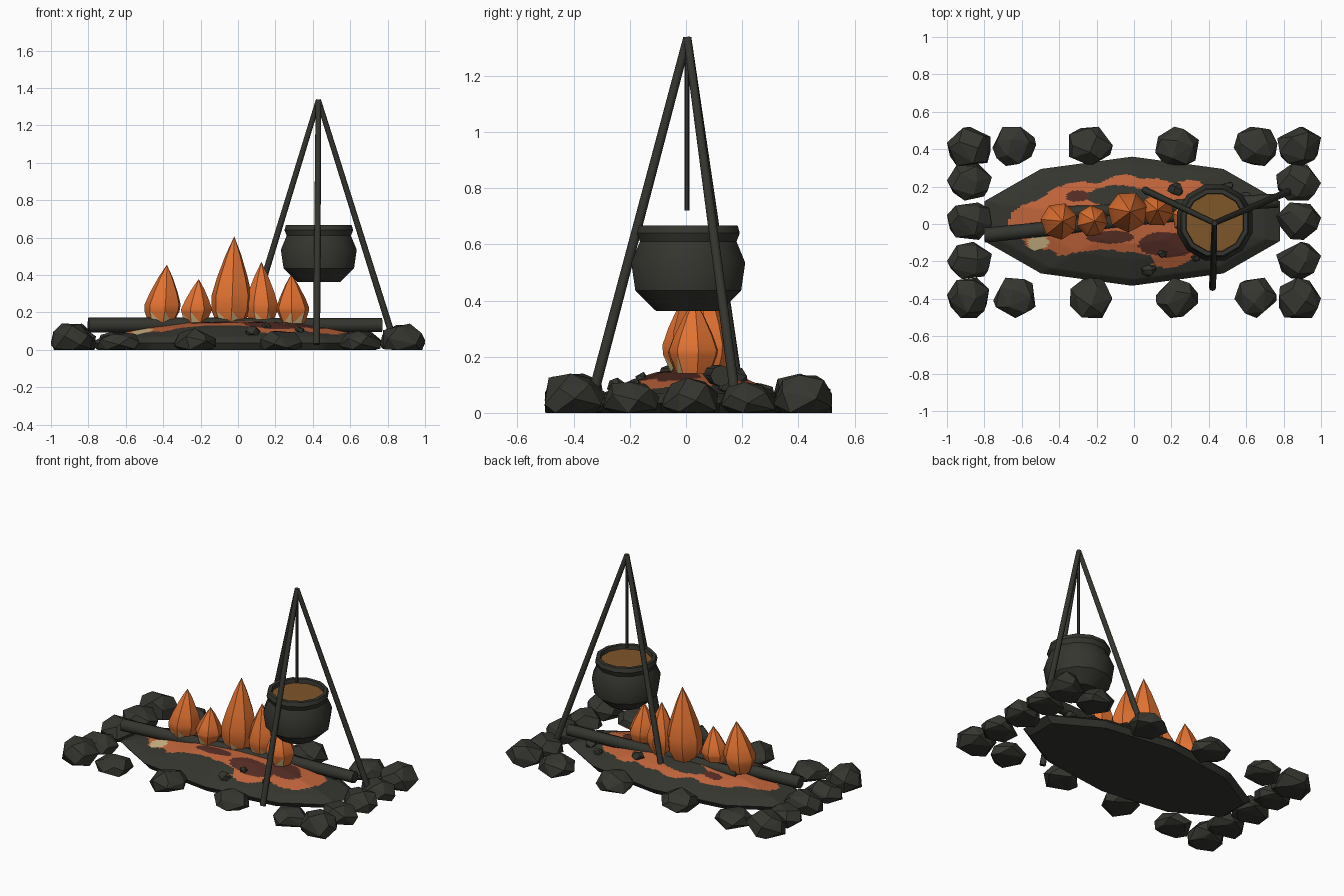
import bpy, bmesh, math, random
from mathutils import Vector

if "Cube" in bpy.data.objects:
    bpy.data.objects.remove(bpy.data.objects["Cube"])

random.seed(7)


def mat(name, r, g, b):
    m = bpy.data.materials.new(name)
    m.diffuse_color = (r, g, b, 1)
    m.use_nodes = True
    m.node_tree.nodes["Principled BSDF"].inputs["Base Color"].default_value = m.diffuse_color
    return m


CHAR = mat("charcoal", 0.036, 0.036, 0.029)
FLAME = mat("flame orange", 0.76, 0.17, 0.032)
EMBER = mat("ember orange", 0.52, 0.125, 0.042)
RED = mat("dull red", 0.09, 0.026, 0.018)
ASH = mat("pale ash", 0.60, 0.45, 0.22)
SOUP = mat("soup brown", 0.21, 0.092, 0.023)


def finish(name, bm, mats, smooth=None):
    bmesh.ops.recalc_face_normals(bm, faces=bm.faces)
    me = bpy.data.meshes.new(name)
    bm.to_mesh(me)
    bm.free()
    for m in mats:
        me.materials.append(m)
    ob = bpy.data.objects.new(name, me)
    bpy.context.collection.objects.link(ob)
    if smooth:
        bpy.ops.object.select_all(action='DESELECT')
        ob.select_set(True)
        bpy.context.view_layer.objects.active = ob
        bpy.ops.object.shade_smooth_by_angle(angle=math.radians(smooth))
    return ob


def lathe(bm, profile, n, cx, cy, lean=(0, 0), twist=0.0):
    """Rings of n points for each (radius, z); returns the face bands and rings."""
    rings, z0, z1 = [], profile[0][1], profile[-1][1]
    for r, z in profile:
        t = (z - z0) / (z1 - z0)
        x, y = cx + lean[0] * t, cy + lean[1] * t
        if r == 0:
            rings.append([bm.verts.new((x, y, z))])
        else:
            rings.append([bm.verts.new((x + r * math.cos(twist + 2 * math.pi * k / n),
                                        y + r * math.sin(twist + 2 * math.pi * k / n), z))
                          for k in range(n)])
    bands = []
    for a, b in zip(rings, rings[1:]):
        band = []
        for k in range(n):
            j = (k + 1) % n
            if len(a) == 1:
                vs = [a[0], b[j], b[k]]
            elif len(b) == 1:
                vs = [a[k], a[j], b[0]]
            else:
                vs = [a[k], a[j], b[j], b[k]]
            band.append(bm.faces.new(vs))
        bands.append(band)
    return bands, rings


def rod(name, p, q, r1, r2, n=8):
    p, q = Vector(p), Vector(q)
    bm = bmesh.new()
    bmesh.ops.create_cone(bm, cap_ends=True, segments=n, radius1=r1, radius2=r2,
                          depth=(q - p).length)
    rot = (q - p).to_track_quat('Z', 'Y')
    for v in bm.verts:
        v.co = rot @ v.co + (p + q) / 2
    return finish(name, bm, [CHAR], 50)


def stone(name, x, y, z, rx, ry, h, n=18):
    """Faceted pebble: hull of jittered sphere points, flat underneath."""
    pts = []
    for k in range(n):
        c = 1 - 2 * (k + 0.5) / n
        a = k * 2.39996 + random.uniform(-0.3, 0.3) + x * 7
        s = math.sqrt(1 - c * c)
        pts.append([s * math.cos(a), s * math.sin(a), max(c + random.uniform(-.1, .1), -0.45)])
    lo = [min(p[i] for p in pts) for i in range(3)]
    hi = [max(p[i] for p in pts) for i in range(3)]
    size = (2 * rx, 2 * ry, h)
    base = (x - rx, y - ry, z)
    bm = bmesh.new()
    for p in pts:
        bm.verts.new([base[i] + size[i] * (p[i] - lo[i]) / (hi[i] - lo[i]) for i in range(3)])
    bmesh.ops.convex_hull(bm, input=list(bm.verts))
    loose = [v for v in bm.verts if not v.link_faces]
    bmesh.ops.delete(bm, geom=loose, context='VERTS')
    return finish(name, bm, [CHAR])


# Ember bed: ten-sided mound, finely cut so the glowing patches can be coloured
CX, CY, A, B, SUB = -0.01, 0.015, 0.83, 0.345, 14
corners = [(math.cos(math.radians(18 + 36 * k)), math.sin(math.radians(18 + 36 * k)))
           for k in range(10)]
outline = []
for k in range(10):
    (x0, y0), (x1, y1) = corners[k], corners[(k + 1) % 10]
    outline += [(x0 + (x1 - x0) * t / SUB, y0 + (y1 - y0) * t / SUB) for t in range(SUB)]
heights = [(0.0, 0.155), (0.35, 0.145), (0.6, 0.118), (0.9, 0.07), (1.0, 0.035)]


def mound_z(s):
    for (s0, h0), (s1, h1) in zip(heights, heights[1:]):
        if s <= s1:
            return h0 + (h1 - h0) * (s - s0) / (s1 - s0)
    return 0.035


# Patches: material index, centre x, y, radius x, y (later ones win)
patches = [(1, 0.0, 0.01, 0.63, 0.24), (0, -0.15, -0.20, 0.27, 0.06),
           (0, -0.09, 0.15, 0.17, 0.055), (2, -0.30, 0.15, 0.06, 0.03),
           (2, -0.12, -0.07, 0.13, 0.035), (2, 0.18, -0.11, 0.16, 0.065),
           (2, 0.35, -0.03, 0.12, 0.08), (3, -0.51, -0.10, 0.055, 0.04)]
bm = bmesh.new()
levels = [0.02 * i for i in range(1, 51)]
rings = [[bm.verts.new((CX + A * s * x, CY + B * s * y, mound_z(s))) for x, y in outline]
         for s in levels]
rings.append([bm.verts.new((CX + A * .94 * x, CY + B * .94 * y, 0)) for x, y in outline])
N = len(outline)
for a, b in zip(rings, rings[1:]):
    for k in range(N):
        bm.faces.new([a[k], b[k], b[(k + 1) % N], a[(k + 1) % N]])
bm.faces.new(rings[0])
bm.faces.new(rings[-1])
for f in bm.faces:
    c = f.calc_center_median()
    if c.z < 0.05:
        continue
    wob = 1 + 0.09 * math.sin(17 * c.x + 9 * c.y) + 0.06 * math.sin(23 * c.y - 31 * c.x)
    for i, px, py, rx, ry in patches:
        if ((c.x - px) / rx) ** 2 + ((c.y - py) / ry) ** 2 < wob:
            f.material_index = i
finish("ember_bed", bm, [CHAR, EMBER, RED, ASH], 25)

# Charred logs lying across the bed
rod("log_left", (-0.80, -0.06, 0.132), (0.28, 0.05, 0.135), 0.04, 0.036)
rod("log_right", (-0.42, 0.055, 0.135), (0.77, 0.125, 0.132), 0.036, 0.038)

# Flames: x, y, tip height, radius, sideways lean, with a pale notch at the foot
for i, (x, y, top, r, lean) in enumerate([
        (-0.41, 0.015, 0.455, 0.10, 0.03), (-0.23, 0.015, 0.378, 0.085, 0.02),
        (-0.04, 0.065, 0.607, 0.11, 0.02), (0.125, 0.075, 0.470, 0.09, 0.0),
        (0.295, 0.03, 0.405, 0.09, -0.01)]):
    z0 = 0.14
    h = top - z0
    bm = bmesh.new()
    prof = [(r * .68, z0), (r * .97, z0 + .06 + h * .02), (r, z0 + h * .32),
            (r * .78, z0 + h * .52), (r * .4, z0 + h * .78), (0, top)]
    bands, rg = lathe(bm, prof, 7, x, y, (lean, 0), 0.35 + 0.4 * i)
    bm.faces.new(rg[0])
    front = sorted(bands[0], key=lambda f: f.calc_center_median().y)[:2]
    for f in front:
        tri = bmesh.ops.triangulate(bm, faces=[f])["faces"]
        min(tri, key=lambda t: t.calc_center_median().z).material_index = 1
    finish("flame_%d" % (i + 1), bm, [FLAME, ASH], 40)

# Cauldron: bellied pot with a lip and an open, hollow mouth
PX, PY = 0.432, 0.008
bm = bmesh.new()
pot = [(0.0, 0.362), (0.118, 0.362), (0.195, 0.435), (0.21, 0.535), (0.178, 0.61),
       (0.19, 0.64), (0.182, 0.667), (0.16, 0.667), (0.155, 0.625)]
lathe(bm, pot, 12, PX, PY, (0, 0), math.radians(15))
finish("cauldron", bm, [CHAR], 35)

# Soup surface
bm = bmesh.new()
lathe(bm, [(0, 0.630), (0.159, 0.640), (0, 0.642)], 12, PX, PY, (0, 0), math.radians(15))
finish("soup", bm, [SOUP])

# Tripod and hanging rod
apex = (0.43, 0.005, 1.335)
for nm, foot in (("front", (0.42, -0.34, 0.03)), ("right", (0.83, 0.175, 0.06)),
                 ("left", (0.04, 0.19, 0.06))):
    rod("tripod_leg_" + nm, foot, apex, 0.019, 0.015)
rod("hanging_rod", (0.43, 0.003, 0.72), (0.43, 0.003, 1.32), 0.009, 0.009, 6)

# Ring of stones: x, y, radius x, radius y, height
xs = (-0.88, -0.64, -0.23, 0.23, 0.65, 0.88)
ring = [(x, 0.415, 0.117, 0.105, h) for x, h in zip(xs, (.14, .10, .12, .11, .11, .135))]
ring += [(x, -0.395, 0.113, 0.108, h) for x, h in zip(xs, (.14, .09, .115, .10, .10, .14))]
for y, h in ((0.225, 0.11), (0.015, 0.125), (-0.195, 0.11)):
    ring += [(-0.875, y, 0.12, 0.10, h), (0.875, y, 0.12, 0.10, h)]
for i, (x, y, rx, ry, h) in enumerate(ring):
    cx = math.copysign(1 - rx, x) if abs(x) > 0.8 else x
    stone("ring_stone_%d" % (i + 1), cx, y, 0, rx, ry, h)

# Loose coals resting on the bed
for i, (x, y, r) in enumerate([(0.22, 0.185, 0.042), (0.08, -0.25, 0.04), (0.15, -0.16, 0.026),
                               (0.33, -0.18, 0.026), (0.60, 0.14, 0.035), (0.50, 0.2, 0.03)]):
    s = math.hypot((x - CX) / A, (y - CY) / B)
    stone("coal_%d" % (i + 1), x, y, mound_z(s) - 0.012, r, r * 0.8, r + 0.008, 12)
